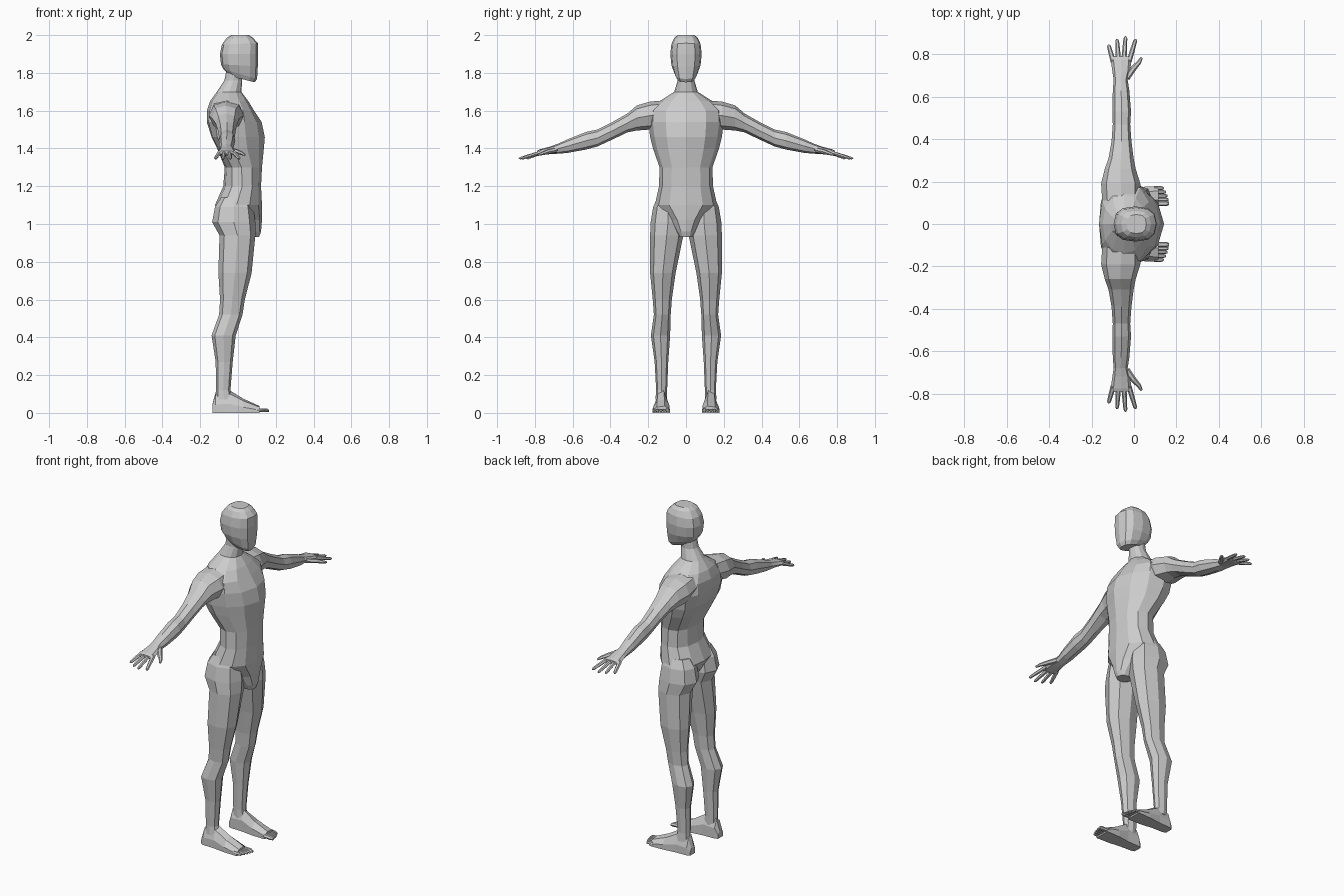
import bpy, bmesh
from math import sin, cos, pi
from mathutils import Vector


def loft(name, rings, mirror=False):
    """Skin a closed, flat-faced mesh over a list of equal-length rings."""
    bm = bmesh.new()
    vs = [[bm.verts.new(p) for p in r] for r in rings]
    n = len(rings[0])
    for a, b in zip(vs, vs[1:]):
        for i in range(n):
            j = (i + 1) % n
            bm.faces.new((a[i], a[j], b[j], b[i]))
    bm.faces.new(vs[0][::-1])
    bm.faces.new(vs[-1])
    bmesh.ops.recalc_face_normals(bm, faces=bm.faces)
    me = bpy.data.meshes.new(name)
    bm.to_mesh(me)
    bm.free()
    ob = bpy.data.objects.new(name, me)
    bpy.context.collection.objects.link(ob)
    if mirror:
        m = ob.modifiers.new("mirror", 'MIRROR')
        m.use_axis = (False, True, False)
        m.use_mirror_merge = False
    return ob


def oval(n, p=1.0):
    """Unit superellipse points; smaller p is boxier."""
    f = lambda t: (abs(t) ** p) * (1 if t > 0 else -1) if abs(t) > 1e-6 else 0
    return [(f(cos(2 * pi * i / n)), f(sin(2 * pi * i / n))) for i in range(n)]


def level(zb, zf, xb, xf, yi, yo, n=12, p=.9, skew=0):
    """Roughly horizontal ring, zb/zf are heights at back and front."""
    return [((xb + xf) / 2 + (xf - xb) / 2 * c + skew * s * s,
             (yi + yo) / 2 + (yo - yi) / 2 * s,
             (zb + zf) / 2 + (zf - zb) / 2 * c) for c, s in oval(n, p)]


def upright(y, z0, z1, xb, xf, n=8, p=.9):
    """Ring in the xz plane for the arm."""
    return [((xb + xf) / 2 + (xf - xb) / 2 * c, y,
             (z0 + z1) / 2 + (z1 - z0) / 2 * s) for c, s in oval(n, p)]


def digit(name, pts, radii, n=6):
    """Tapered finger or toe along a short path."""
    pts = [Vector(p) for p in pts]
    d = (pts[-1] - pts[0]).normalized()
    side = d.cross(Vector((0, 0, 1))).normalized()
    up = side.cross(d)
    loft(name, [[p + side * c * r + up * s * r * .85 for c, s in oval(n)]
                for p, r in zip(pts, radii)], True)


# torso and neck: z, back, front, half width, sideways skew
torso = [(.932, .03, .112, .035, 0), (.96, 0, .122, .05, 0),
         (1.02, -.08, .127, .085, 0), (1.10, -.122, .127, .165, -.01),
         (1.20, -.078, .122, .143, 0), (1.30, -.07, .127, .14, -.01),
         (1.40, -.11, .137, .175, -.04), (1.46, -.14, .142, .19, -.045),
         (1.54, -.165, .125, .2, -.03), (1.60, -.165, .085, .195, 0),
         (1.65, -.148, .055, .14, 0), (1.70, -.112, .018, .062, 0),
         (1.76, -.072, .022, .044, 0), (1.82, -.06, .03, .046, 0)]
loft("torso", [level(z, z, b, f, -w, w, skew=s) for z, b, f, w, s in torso])

# head: back height, front height, back, front, half width
head = [(1.785, 1.75, -.045, .088, .045), (1.82, 1.768, -.078, .101, .06),
        (1.845, 1.835, -.09, .105, .077), (1.90, 1.90, -.096, .107, .083),
        (1.95, 1.957, -.085, .105, .077), (1.985, 1.985, -.06, .08, .062),
        (2.0, 2.0, -.035, .058, .045)]
loft("head", [level(zb, zf, b, f, -w, w, p=.78) for zb, zf, b, f, w in head])

# legs: z, back, front, inner, outer
leg = [(1.14, -.09, .06, .04, .15), (1.09, -.122, .08, .012, .174),
       (1.01, -.137, .092, .004, .187), (.94, -.098, .092, .014, .19),
       (.74, -.104, .072, .055, .19), (.60, -.095, .036, .075, .176),
       (.52, -.1, .024, .081, .17), (.41, -.14, -.012, .084, .186),
       (.27, -.118, -.028, .094, .166), (.12, -.117, -.04, .1, .158),
       (.07, -.117, -.03, .1, .162)]
loft("leg", [level(z, z, b, f, i, o, n=8) for z, b, f, i, o in leg], True)

# feet: x, inner, outer, top height
foot = [(-.136, .108, .155, .045), (-.118, .1, .163, .11),
        (-.045, .098, .166, .12), (.03, .088, .175, .074),
        (.115, .086, .178, .036)]
loft("foot", [[(x, i, 0), (x, o, 0), (x, o, h * .4),
               (x, o * .75 + i * .25, h * .85), (x, o * .3 + i * .7, h),
               (x, i, h * .55)] for x, i, o, h in foot], True)
for k, tip in enumerate((.165, .162, .157, .15, .14)):
    y = .097 + k * .018
    r = .013 if k == 0 else .0095
    digit("toe", [(.095, y, .016), (tip - .012, y, .013), (tip, y, .01)],
          (r, r, r * .6))

# arms: y, bottom, top, back, front
arm = [(.11, 1.52, 1.655, -.15, .03), (.19, 1.5, 1.648, -.155, .03),
       (.26, 1.495, 1.628, -.138, .008), (.31, 1.485, 1.585, -.12, -.002),
       (.39, 1.447, 1.54, -.106, -.012), (.47, 1.41, 1.5, -.1, -.018),
       (.53, 1.394, 1.487, -.102, -.014), (.63, 1.376, 1.447, -.1, -.022),
       (.68, 1.372, 1.424, -.096, -.03), (.72, 1.37, 1.41, -.102, -.018),
       (.775, 1.363, 1.395, -.11, -.012), (.79, 1.367, 1.388, -.1, -.02)]
loft("arm_and_palm", [upright(*a) for a in arm], True)

# fingers and thumb
for bx, tx, ty in ((-.098, -.12, .845), (-.073, -.08, .872),
                   (-.048, -.04, .885), (-.024, .008, .872)):
    a, b = Vector((bx, .765, 1.38)), Vector((tx, ty, 1.346))
    digit("finger", [a, a.lerp(b, .55), a.lerp(b, .92), b],
          (.0125, .011, .009, .004))
digit("thumb", [(-.035, .69, 1.392), (-.002, .735, 1.382),
                (.024, .763, 1.372), (.036, .784, 1.365)],
      (.016, .014, .0105, .006))
